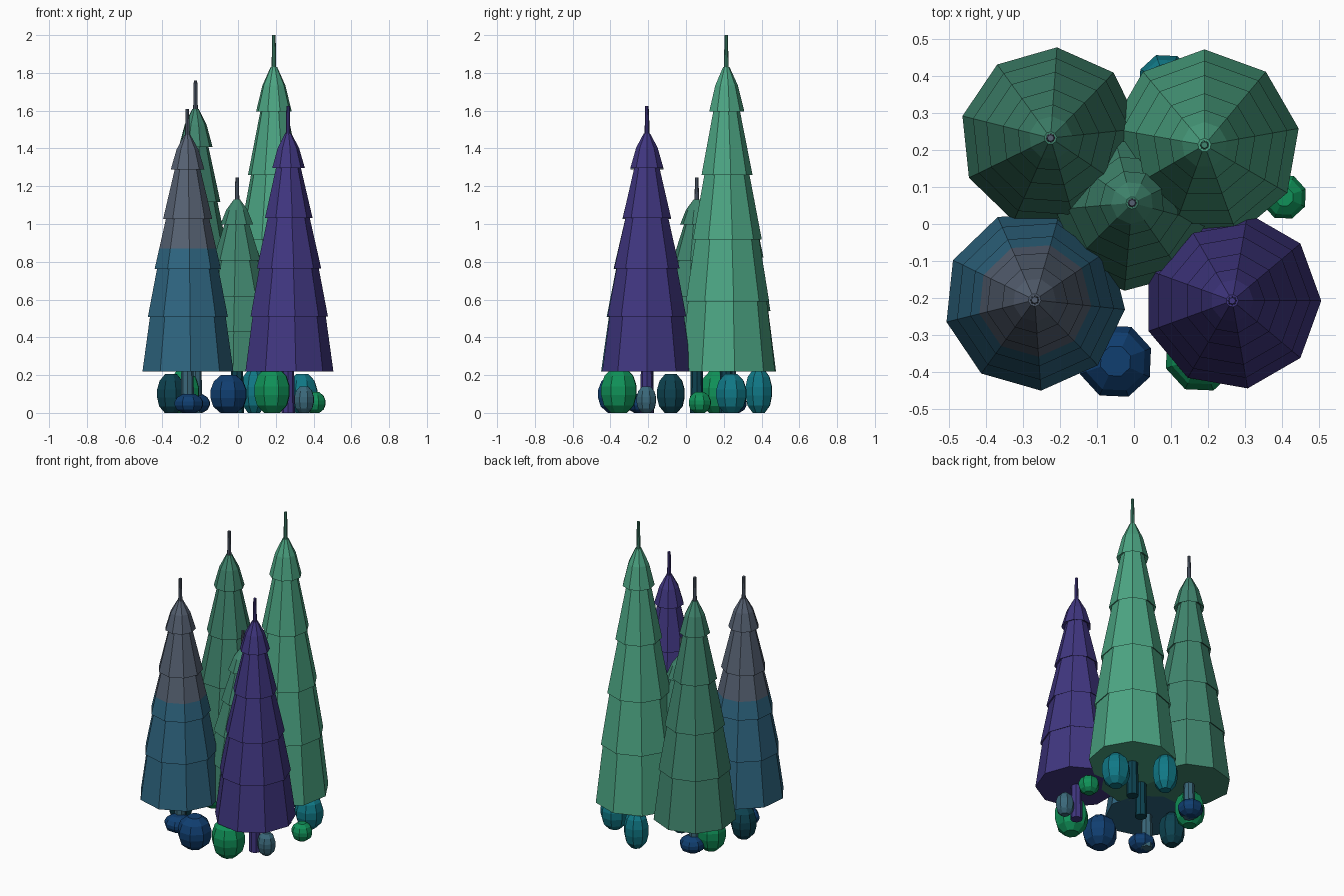
import bpy, bmesh, math
from mathutils import Vector

cube = bpy.data.objects.get("Cube")
if cube:
    bpy.data.objects.remove(cube, do_unlink=True)


def linear(c):
    c /= 255
    return c / 12.92 if c <= 0.04045 else ((c + 0.055) / 1.055) ** 2.4


def material(name, *rgb):
    m = bpy.data.materials.new(name)
    m.use_nodes = True
    col = [linear(c) for c in rgb] + [1]
    m.diffuse_color = col
    m.node_tree.nodes["Principled BSDF"].inputs["Base Color"].default_value = col
    return m


light_green = material("light_green", 76, 165, 131)
mid_green = material("mid_green", 64, 134, 110)
slate = material("slate_grey", 86, 97, 114)
blue = material("dusty_blue", 46, 101, 128)
purple = material("purple", 64, 54, 128)
leaf = material("leaf_green", 16, 145, 88)
navy = material("navy", 16, 62, 112)
teal = material("teal", 16, 120, 134)
dark_teal = material("dark_teal", 13, 66, 80)
blue_grey = material("blue_grey", 58, 104, 122)


def lathe(name, profile, sides, location, mat, phase=0, split=None):
    """Spin (radius, height) points into a capped solid.
    split = (height, material) recolours everything above that height."""
    bm = bmesh.new()
    rings = []
    for r, z in profile:
        angles = [math.radians(phase) + math.tau * i / sides for i in range(sides)]
        rings.append([bm.verts.new((r * math.cos(a), r * math.sin(a), z)) for a in angles])
    for low, high in zip(rings, rings[1:]):
        for i in range(sides):
            j = (i + 1) % sides
            bm.faces.new((low[i], low[j], high[j], high[i]))
    bm.faces.new(rings[0][::-1])
    bm.faces.new(rings[-1])
    if split:
        bmesh.ops.bisect_plane(bm, geom=bm.verts[:] + bm.edges[:] + bm.faces[:],
                               plane_co=Vector((0, 0, split[0])), plane_no=Vector((0, 0, 1)))
        for f in bm.faces:
            f.material_index = int(f.calc_center_median().z > split[0])
    bmesh.ops.recalc_face_normals(bm, faces=bm.faces[:])
    mesh = bpy.data.meshes.new(name)
    bm.to_mesh(mesh)
    bm.free()
    mesh.materials.append(mat)
    if split:
        mesh.materials.append(split[1])
    ob = bpy.data.objects.new(name, mesh)
    ob.location = (location[0], location[1], 0)
    bpy.context.collection.objects.link(ob)
    return ob


# Foliage outline: (share of base radius, share of height), flared tiers
TIERS = [(1, 0), (0.83, 0.235), (0.88, 0.23), (0.67, 0.44), (0.73, 0.433),
         (0.47, 0.652), (0.54, 0.645), (0.27, 0.865), (0.37, 0.855),
         (0.24, 0.94), (0.07, 1)]
BASE = 0.22


def tree(name, x, y, radius, top, tip, phase, mat, trunk_mat, tip_mat, split=None):
    outline = [(r * radius, BASE + t * (top - BASE)) for r, t in TIERS]
    lathe(name + "_foliage", outline, 9, (x, y), mat, phase, split)
    lathe(name + "_trunk", [(0.036, 0), (0.032, BASE + 0.02)], 8, (x, y), trunk_mat)
    lathe(name + "_tip", [(0.013, top - 0.03), (0.009, tip)], 8, (x, y), tip_mat)


tree("tall_tree", 0.19, 0.213, 0.258, 1.83, 2.0, 10, light_green, dark_teal, mid_green)
tree("back_right_tree", -0.225, 0.232, 0.245, 1.61, 1.76, 6, mid_green, blue_grey, slate)
tree("centre_tree", -0.005, 0.057, 0.238, 1.13, 1.245, 25, mid_green, dark_teal, slate)
tree("two_tone_tree", -0.268, -0.205, 0.245, 1.47, 1.61, 34, blue, blue_grey, slate,
     (0.87, slate))
tree("purple_tree", 0.265, -0.207, 0.24, 1.48, 1.625, 0, purple, purple, purple)

# Faceted bushes around the trunks: x, y, radius, height, colour
BUSH = [(0.45, 0), (0.85, 0.17), (1, 0.4), (1, 0.6), (0.82, 0.83), (0.42, 1)]
bushes = [
    (-0.05, -0.37, 0.102, 0.2, navy),
    (-0.26, -0.24, 0.08, 0.1, navy),
    (-0.22, 0.25, 0.075, 0.1, navy),
    (0.18, -0.355, 0.1, 0.235, leaf),
    (-0.29, 0.16, 0.09, 0.22, leaf),
    (0.405, 0.073, 0.062, 0.11, leaf),
    (0.34, 0.24, 0.085, 0.205, teal),
    (0.085, 0.385, 0.075, 0.23, teal),
    (-0.355, -0.08, 0.078, 0.205, dark_teal),
    (0.35, -0.21, 0.055, 0.14, blue_grey),
]
for n, (x, y, r, h, mat) in enumerate(bushes):
    lathe(f"bush_{n + 1}", [(a * r, b * h) for a, b in BUSH], 8, (x, y), mat, 20)
